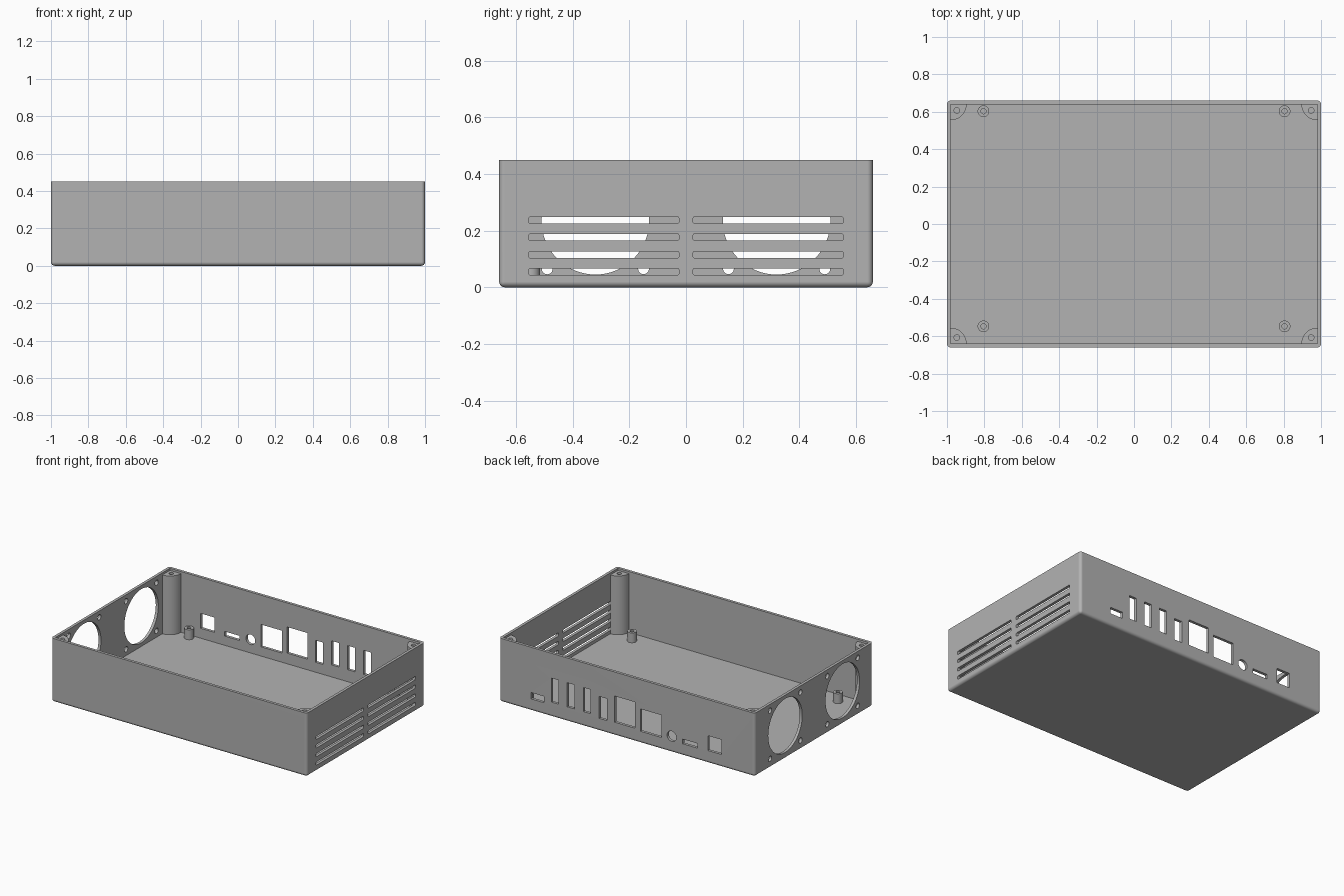
import bpy, bmesh, math
from mathutils import Matrix, Vector

if "Cube" in bpy.data.objects:
    bpy.data.objects.remove(bpy.data.objects["Cube"], do_unlink=True)

HX, HY, H, WALL = 1.0, 0.66, 0.45, 0.02

grey = bpy.data.materials.new("plain grey")
grey.use_nodes = True
grey.diffuse_color = (0.45, 0.45, 0.45, 1)
grey.node_tree.nodes["Principled BSDF"].inputs["Base Color"].default_value = grey.diffuse_color


def box(bm, lo, hi, radius=0, pick=None, segments=3):
    """Box between two corners; edges accepted by pick are rounded."""
    lo, hi = Vector(lo), Vector(hi)
    mat = Matrix.Translation((lo + hi) / 2) @ Matrix.Diagonal((*(hi - lo), 1))
    verts = bmesh.ops.create_cube(bm, size=1, matrix=mat)["verts"]
    if radius:
        edges = {e for v in verts for e in v.link_edges if pick(e)}
        bmesh.ops.bevel(bm, geom=list(edges), offset=radius, segments=segments,
                        profile=0.5, affect='EDGES')


def rod(bm, center, radius, length, axis='Z', sides=32):
    """Cylinder centred on a point along the given axis."""
    turn = {'X': Matrix.Rotation(math.pi / 2, 4, 'Y'),
            'Y': Matrix.Rotation(math.pi / 2, 4, 'X'), 'Z': Matrix()}[axis]
    bmesh.ops.create_cone(bm, cap_ends=True, segments=sides, radius1=radius, radius2=radius,
                          depth=length, matrix=Matrix.Translation(center) @ turn)


def along(axis):
    """Edge test: edge runs along one axis."""
    return lambda e: abs((e.verts[0].co - e.verts[1].co).normalized()[axis]) > 0.9


def make(name, bm):
    bmesh.ops.recalc_face_normals(bm, faces=bm.faces)
    mesh = bpy.data.meshes.new(name)
    bm.to_mesh(mesh)
    bm.free()
    ob = bpy.data.objects.new(name, mesh)
    bpy.context.collection.objects.link(ob)
    return ob


def cut(ob, bm):
    """Subtract a cutter mesh and bake the result."""
    tool = make("cutter", bm)
    tool.hide_render = True
    mod = ob.modifiers.new("cut", 'BOOLEAN')
    mod.operation, mod.solver, mod.object = 'DIFFERENCE', 'EXACT', tool
    bpy.context.view_layer.update()
    graph = bpy.context.evaluated_depsgraph_get()
    mesh = bpy.data.meshes.new_from_object(ob.evaluated_get(graph))
    ob.modifiers.clear()
    ob.data = mesh
    bpy.data.objects.remove(tool, do_unlink=True)


def finish(ob):
    ob.data.materials.clear()
    ob.data.materials.append(grey)
    bpy.ops.object.select_all(action='DESELECT')
    ob.select_set(True)
    bpy.context.view_layer.objects.active = ob
    bpy.ops.object.shade_smooth_by_angle(angle=math.radians(35))
    mod = ob.modifiers.new("flat walls", 'WEIGHTED_NORMAL')
    mod.keep_sharp = True


# Tray: rounded block, hollowed from the top
bm = bmesh.new()
box(bm, (-HX, -HY, 0), (HX, HY, H), WALL,
    lambda e: along(2)(e) or max(v.co.z for v in e.verts) < 0.01, 4)
tray = make("case_tray", bm)
bm = bmesh.new()
box(bm, (WALL - HX, WALL - HY, WALL), (HX - WALL, HY - WALL, H + 0.2))
cut(tray, bm)

# Openings through the walls
bm = bmesh.new()
for side in (-1, 1):
    # Vent slots on the left wall
    for z in (0.055, 0.115, 0.177, 0.237):
        ys = sorted((side * 0.025, side * 0.555))
        box(bm, (HX - 0.05, ys[0], z - 0.012), (HX + 0.05, ys[1], z + 0.012), 0.006, along(0))
    # Fan openings and their screw holes on the right wall
    fan_y, fan_z = side * 0.32, 0.235
    rod(bm, (-HX, fan_y, fan_z), 0.19, 0.1, 'X', 64)
    for dy in (-0.17, 0.17):
        for dz in (-0.17, 0.17):
            rod(bm, (-HX, fan_y + dy, fan_z + dz), 0.019, 0.1, 'X', 24)
# Connector ports on the back wall: x range, z range
ports = [(0.65, 0.75, 0.085, 0.13), (0.535, 0.59, 0.105, 0.275), (0.41, 0.467, 0.105, 0.275),
         (0.283, 0.34, 0.105, 0.275), (0.157, 0.217, 0.09, 0.245), (-0.065, 0.097, 0.095, 0.28),
         (-0.27, -0.105, 0.085, 0.243), (-0.553, -0.435, 0.085, 0.118), (-0.74, -0.633, 0.09, 0.195)]
for x0, x1, z0, z1 in ports:
    box(bm, (x0, HY - 0.05, z0), (x1, HY + 0.05, z1))
rod(bm, (-0.35, HY, 0.115), 0.036, 0.1, 'Y')
cut(tray, bm)
finish(tray)

# Corner screw pillars and board standoffs
PILLAR_TOP, STAND_TOP = H - 0.015, 0.09
for sx, xname in ((1, "left"), (-1, "right")):
    for sy, yname in ((-1, "front"), (1, "back")):
        cx, cy, r, sink = HX - WALL, HY - WALL, 0.085, 0.01
        outline = [(cx + sink, cy + sink), (cx + sink, cy - r)]
        for i in range(13):
            a = math.pi / 2 * i / 12
            outline.append((cx - r * math.sin(a), cy - r * math.cos(a)))
        outline.append((cx - r, cy + sink))
        bm = bmesh.new()
        base = bm.faces.new([bm.verts.new((sx * x, sy * y, WALL - 0.005)) for x, y in outline])
        top = bmesh.ops.extrude_face_region(bm, geom=[base])["geom"]
        bmesh.ops.translate(bm, vec=(0, 0, PILLAR_TOP - WALL + 0.005),
                            verts=[g for g in top if isinstance(g, bmesh.types.BMVert)])
        pillar = make(f"{yname}_{xname}_pillar", bm)
        bm = bmesh.new()
        rod(bm, (sx * 0.947, sy * 0.607, PILLAR_TOP), 0.015, 0.3, sides=24)
        cut(pillar, bm)
        finish(pillar)

        px, py = sx * 0.805, 0.603 if sy > 0 else -0.547
        bm = bmesh.new()
        rod(bm, (px, py, (WALL + STAND_TOP) / 2 - 0.002), 0.031, STAND_TOP - WALL + 0.004)
        stand = make(f"{yname}_{xname}_standoff", bm)
        bm = bmesh.new()
        rod(bm, (px, py, STAND_TOP), 0.014, 0.12, sides=24)
        cut(stand, bm)
        finish(stand)
